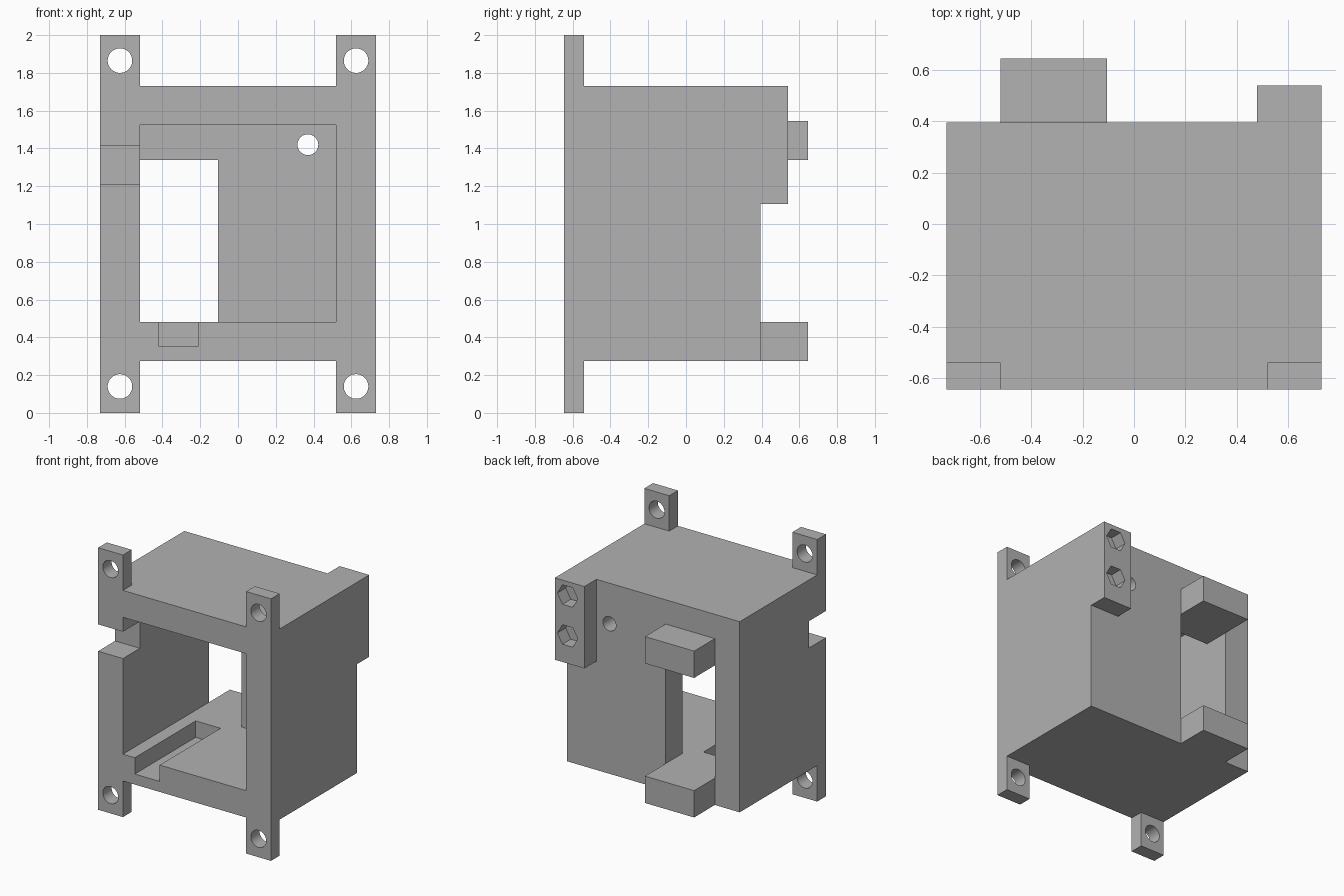
import bpy, bmesh, math
from mathutils import Matrix, Vector

cube = bpy.data.objects.get("Cube")
if cube:
    bpy.data.objects.remove(cube, do_unlink=True)

# Single grey plastic
grey = bpy.data.materials.new("grey_plastic")
grey.use_nodes = True
colour = (0.445, 0.445, 0.445, 1)
grey.diffuse_color = colour
grey.node_tree.nodes["Principled BSDF"].inputs["Base Color"].default_value = colour

# Shared dimensions
HALF, INNER = 0.73, 0.52          # outer and inner half widths
FRONT, BACK = -0.645, 0.395       # housing depth range
BOTTOM, TOP = 0.275, 1.73         # housing height range
FLOOR, CEILING = 0.48, 1.525      # cavity height range
WINDOW_X, WINDOW_TOP = -0.105, 1.34


def add_object(name, bm):
    mesh = bpy.data.meshes.new(name)
    bmesh.ops.recalc_face_normals(bm, faces=bm.faces)
    bm.to_mesh(mesh)
    bm.free()
    mesh.materials.append(grey)
    obj = bpy.data.objects.new(name, mesh)
    bpy.context.collection.objects.link(obj)
    return obj


def box(name, xs, ys, zs):
    bm = bmesh.new()
    bmesh.ops.create_cube(bm, size=1)
    for v in bm.verts:
        v.co = Vector([r[int(c > 0)] for r, c in zip((xs, ys, zs), v.co)])
    return add_object(name, bm)


def rod(name, x, z, ys, radius, sides):
    """Prism running along y."""
    bm = bmesh.new()
    place = Matrix.Translation((x, sum(ys) / 2, z)) @ Matrix.Rotation(math.pi / 2, 4, "X")
    if sides == 6:   # turn the hexagon so its points face sideways
        place = place @ Matrix.Rotation(math.pi / 2, 4, "Z")
    bmesh.ops.create_cone(bm, cap_ends=True, segments=sides, radius1=radius,
                          radius2=radius, depth=ys[1] - ys[0], matrix=place)
    return add_object(name, bm)


def cut(obj, cutters):
    for c in cutters:
        c.hide_render = True
        mod = obj.modifiers.new("cut", "BOOLEAN")
        mod.operation, mod.solver, mod.object = "DIFFERENCE", "EXACT", c
    graph = bpy.context.evaluated_depsgraph_get()
    mesh = bpy.data.meshes.new_from_object(obj.evaluated_get(graph))
    obj.modifiers.clear()
    obj.data = mesh
    for c in cutters:
        bpy.data.objects.remove(c, do_unlink=True)
    bpy.ops.object.select_all(action="DESELECT")
    obj.select_set(True)
    bpy.context.view_layer.objects.active = obj
    bpy.ops.object.shade_smooth_by_angle(angle=math.radians(30))


# Open-fronted housing with window, wire hole, floor slot and side notch
housing = box("housing", (-HALF, HALF), (FRONT, BACK), (BOTTOM, TOP))
cut(housing, [
    box("cavity_cutter", (-INNER, INNER), (-1, 0.19), (FLOOR, CEILING)),
    box("window_cutter", (-INNER, WINDOW_X), (0, 1), (FLOOR, WINDOW_TOP)),
    box("slot_cutter", (-0.42, -0.21), (-1, 0.09), (0.355, 0.6)),
    box("notch_cutter", (-1, -0.4), (-1, -0.44), (1.21, 1.415)),
    rod("wire_hole_cutter", 0.37, 1.42, (0, 1), 0.055, 48),
])

# Corner mounting tabs with screw holes
for side, sx in (("right", -1), ("left", 1)):
    for level, zs, hole_z in (("lower", (0, BOTTOM), 0.14), ("upper", (TOP, 2), 1.865)):
        xs = sorted((sx * INNER, sx * HALF))
        tab = box(f"{level}_{side}_mounting_tab", xs, (FRONT, -0.54), zs)
        cut(tab, [rod("screw_cutter", sx * 0.625, hole_z, (-1, 0), 0.065, 48)])

# Rear block with two hexagonal nut pockets
nut_block = box("nut_block", (0.48, HALF), (BACK, 0.54), (1.105, TOP))
cut(nut_block, [rod("nut_cutter", 0.622, z, (0.44, 0.7), 0.086, 6) for z in (1.62, 1.315)])

# Ledges above and below the rear window
box("upper_window_ledge", (-INNER, WINDOW_X), (BACK, 0.645), (WINDOW_TOP, 1.545))
box("lower_window_ledge", (-INNER, WINDOW_X), (BACK, 0.645), (BOTTOM, FLOOR))
